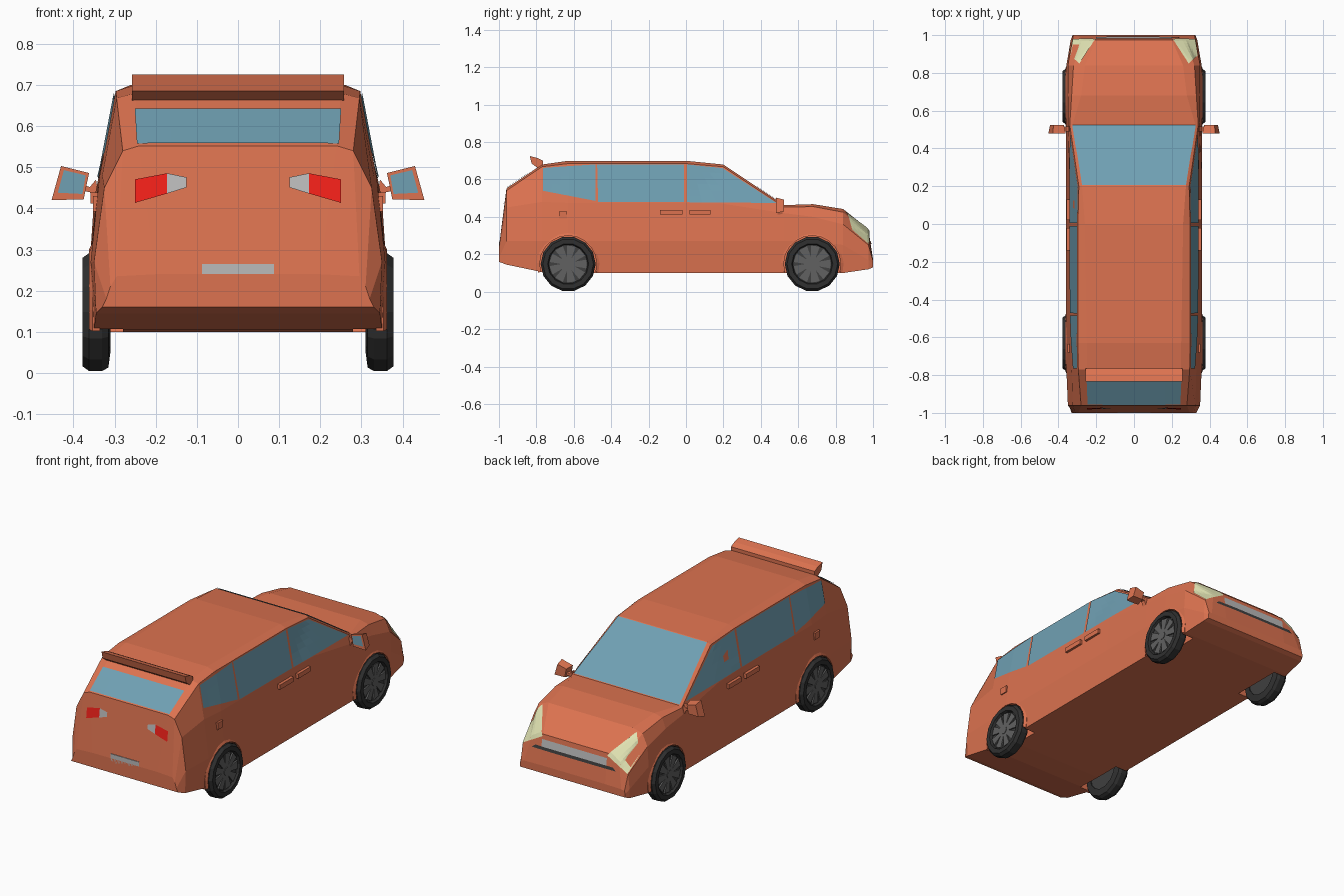
import bpy, bmesh
from math import sin, cos, pi, radians
from mathutils import Vector
from mathutils.bvhtree import BVHTree

if "Cube" in bpy.data.objects:
    bpy.data.objects.remove(bpy.data.objects["Cube"])


def mat(name, r, g, b):
    m = bpy.data.materials.new(name)
    m.diffuse_color = (r, g, b, 1)
    m.use_nodes = True
    m.node_tree.nodes["Principled BSDF"].inputs["Base Color"].default_value = m.diffuse_color
    return m


PAINT = mat("orange_paint", .72, .17, .08)
GLASS = mat("blue_glass", .16, .35, .45)
RUBBER = mat("tyre_black", .03, .03, .03)
RIM = mat("rim_grey", .12, .12, .12)
DARK = mat("rim_dark", .05, .05, .05)
RED = mat("red_lens", .9, .015, .01)
LAMP = mat("headlight_lens", .75, .77, .45)
SILVER = mat("silver", .5, .5, .5)


def make(name, verts, faces, material, mirror=False, closed=True):
    me = bpy.data.meshes.new(name)
    me.from_pydata([tuple(v) for v in verts], [], faces)
    if closed:
        bm = bmesh.new()
        bm.from_mesh(me)
        bmesh.ops.recalc_face_normals(bm, faces=bm.faces)
        bm.to_mesh(me)
        bm.free()
    me.materials.append(material)
    ob = bpy.data.objects.new(name, me)
    bpy.context.collection.objects.link(ob)
    if mirror:
        m = ob.modifiers.new("mirror", 'MIRROR')
        m.use_mirror_merge = False
    return ob


def loft(name, rings, material, mirror=False, caps=True, loop=False):
    n = len(rings[0])
    count = len(rings)
    faces = [(i % count * n + j, i % count * n + (j + 1) % n,
              (i + 1) % count * n + (j + 1) % n, (i + 1) % count * n + j)
             for i in range(count if loop else count - 1) for j in range(n)]
    if caps and not loop:
        faces += [tuple(range(n)), tuple(range((count - 1) * n, count * n))]
    return make(name, [v for r in rings for v in r], faces, material, mirror)


def box(name, x, y, z, material, mirror=True):
    ring = lambda yy: [(x[0], yy, z[0]), (x[1], yy, z[0]), (x[1], yy, z[1]), (x[0], yy, z[1])]
    return loft(name, [ring(y[0]), ring(y[1])], material, mirror)


# Body shell: half sections (bottom, flank, belt, roof edge, crown) along y
SECTIONS = [
    (-1.0, (.33, .16), (.32, .18), (.31, .21), (.295, .235), (.20, .24)),
    (-.96, (.345, .145), (.35, .27), (.325, .45), (.28, .54), (.24, .552)),
    (-.77, (.35, .105), (.358, .27), (.33, .48), (.295, .668), (.25, .68)),
    (-.63, (.35, .10), (.36, .27), (.337, .475), (.297, .685), (.25, .70)),
    (0.0, (.35, .10), (.36, .27), (.337, .475), (.297, .685), (.26, .70)),
    (.20, (.35, .10), (.36, .27), (.34, .47), (.292, .668), (.275, .68)),
    (.525, (.35, .10), (.36, .27), (.35, .42), (.34, .452), (.325, .463)),
    (.68, (.35, .10), (.36, .27), (.35, .40), (.33, .455), (.28, .468)),
    (.84, (.35, .10), (.358, .25), (.35, .36), (.32, .425), (.26, .442)),
    (.975, (.335, .12), (.335, .17), (.325, .25), (.27, .30), (.20, .335)),
    (1.0, (.325, .13), (.325, .15), (.32, .165), (.30, .17), (.20, .172)),
]
rings = [[(x, y, z) for x, z in pts] + [(-x, y, z) for x, z in reversed(pts)]
         for y, *pts in SECTIONS]
body = loft("body_shell", rings, PAINT)
bm = bmesh.new()
bm.from_mesh(body.data)
surface = BVHTree.FromBMesh(bm)
bm.free()

# Wheel wells cut from the shell
WHEELS = {"rear": -.63, "front": .675}
AXLE = .148


def circle(x, r, yc, n, start=0.0, span=2 * pi):
    return [(x, yc + r * cos(start + span * i / n), AXLE + r * sin(start + span * i / n))
            for i in range(n)]


for yc in WHEELS.values():
    for s in (-1, 1):
        cutter = loft("well_cutter", [circle(s * .28, .155, yc, 24), circle(s * .45, .155, yc, 24)], PAINT)
        cutter.hide_render = True
        mod = body.modifiers.new("well", 'BOOLEAN')
        mod.operation, mod.solver, mod.object = 'DIFFERENCE', 'EXACT', cutter
bpy.context.view_layer.update()
shell = bpy.data.meshes.new_from_object(body.evaluated_get(bpy.context.evaluated_depsgraph_get()))
body.modifiers.clear()
body.data = shell
for ob in [o for o in bpy.data.objects if o.name.startswith("well_cutter")]:
    bpy.data.objects.remove(ob)


# Panels: a four-cornered grid laid on the shell
def panel(name, corners, material, mirror=True, n=6, lift=.004):
    a, b, c, d = map(Vector, corners)
    verts = []
    for i in range(n + 1):
        for j in range(n + 1):
            u, v = i / n, j / n
            p = a.lerp(b, u).lerp(d.lerp(c, u), v)
            hit, normal, _, _ = surface.find_nearest(p)
            if normal.dot(hit - Vector((0, 0, .3))) < 0:
                normal = -normal
            verts.append(hit + normal * lift)
    k = n + 1
    faces = [(i * k + j, (i + 1) * k + j, (i + 1) * k + j + 1, i * k + j + 1)
             for i in range(n) for j in range(n)]
    return make(name, verts, faces, material, mirror, closed=False)


def side(name, yz, material=GLASS):
    return panel(name, [(.34 - max(0, z - .47) * .2, y, z) for y, z in yz], material)


# Side windows
side("front_side_window", [(.005, .478), (.485, .474), (.195, .662), (.005, .68)])
side("middle_side_window", [(-.47, .48), (-.01, .478), (-.01, .68), (-.475, .68)])
side("rear_side_window", [(-.765, .54), (-.485, .485), (-.485, .68), (-.765, .662)])
# Windscreen and rear window
panel("windscreen", [(-.325, .522, .465), (.325, .522, .465), (.275, .205, .677), (-.275, .205, .677)], GLASS, False)
panel("rear_window", [(-.245, -.955, .556), (.245, -.955, .556), (.25, -.83, .64), (-.25, -.83, .64)], GLASS, False)
# Lamps, plate and grille
panel("tail_light", [(.172, -.97, .435), (.25, -.97, .412), (.25, -.97, .47), (.172, -.97, .485)], RED, n=2)
panel("reverse_light", [(.125, -.97, .45), (.172, -.97, .435), (.172, -.97, .485), (.125, -.97, .475)], SILVER, n=2)
box("number_plate", (-.088, .088), (-1.0, -.985), (.215, .265), SILVER, False)
panel("headlight", [(.20, .98, .325), (.29, .85, .432), (.345, .90, .34), (.325, .98, .255)], LAMP, n=8)
panel("grille", [(-.20, .985, .27), (.20, .985, .27), (.20, .98, .31), (-.20, .98, .31)], SILVER, False, n=4)
panel("grille_gap", [(-.26, .985, .253), (.26, .985, .253), (.24, .985, .27), (-.24, .985, .27)], DARK, False, n=4)

# Roof spoiler
SPOILER = [(-.835, .725), (-.795, .715), (-.765, .70), (-.765, .675), (-.79, .66), (-.825, .685)]
loft("roof_spoiler", [[(x, y, z) for y, z in SPOILER] for x in (-.258, .258)], PAINT)

# Door handles and filler flap
for name, y0, y1 in (("rear_door_handle", -.14, -.02), ("front_door_handle", .02, .13)):
    box(name, (.335, .358), (y0, y1), (.412, .438), PAINT)
box("filler_flap", (.33, .352), (-.68, -.635), (.392, .43), PAINT)

# Door mirrors
HEAD = [(.43, .503), (.362, .486), (.375, .422), (.453, .42)]
loft("mirror_head", [[(x, .48, z) for x, z in HEAD],
                     [(.41 + (x - .41) * .8, .525, .46 + (z - .46) * .75) for x, z in HEAD]], PAINT, True)
make("mirror_glass", [(.423, .478, .493), (.37, .478, .48), (.378, .478, .435), (.438, .478, .438)],
     [(0, 1, 2, 3)], GLASS, True, False)
ARM = [(.39, .462), (.36, .452), (.345, .47), (.335, .40), (.345, .40), (.36, .44), (.39, .442)]
loft("mirror_arm", [[(x, y, z) for x, z in ARM] for y in (.49, .515)], PAINT, True)

# Wheels: turned tyre, dark dish, wedge spokes; lip around each arch
TYRE = [(.31, .10), (.315, .138), (.33, .147), (.362, .147), (.378, .135), (.378, .11), (.366, .105), (.34, .10)]
N = 14
for end, yc in WHEELS.items():
    turned = [circle(x, r, yc, N, pi / 2 + pi / N) for x, r in TYRE]
    loft(end + "_tyre", turned, RUBBER, True, loop=True)
    loft(end + "_rim_dish", [circle(x, .106, yc, N, pi / 2 + pi / N) for x in (.315, .362)], DARK, True)
    for k in range(9):
        ang = 2 * pi * k / 9
        wedge = [(0.02, -.5), (.10, -.24), (.10, .24), (.02, .5)]
        loft(end + "_spoke", [[(x, yc + r * cos(ang + t), AXLE + r * sin(ang + t)) for r, t in wedge]
                              for x in (.355, .37)], RIM, True)
    loft(end + "_hub", [circle(x, .022, yc, 9) for x in (.355, .373)], RIM, True)
    low, span, steps = radians(-16), radians(212), 12
    lip = []
    for i in range(steps + 1):
        t = low + span * i / steps
        lip.append([(x, yc + r * cos(t), AXLE + r * sin(t))
                    for x, r in ((.335, .152), (.362, .152), (.354, .168), (.335, .168))])
    loft(end + "_arch_lip", lip, PAINT, True)
